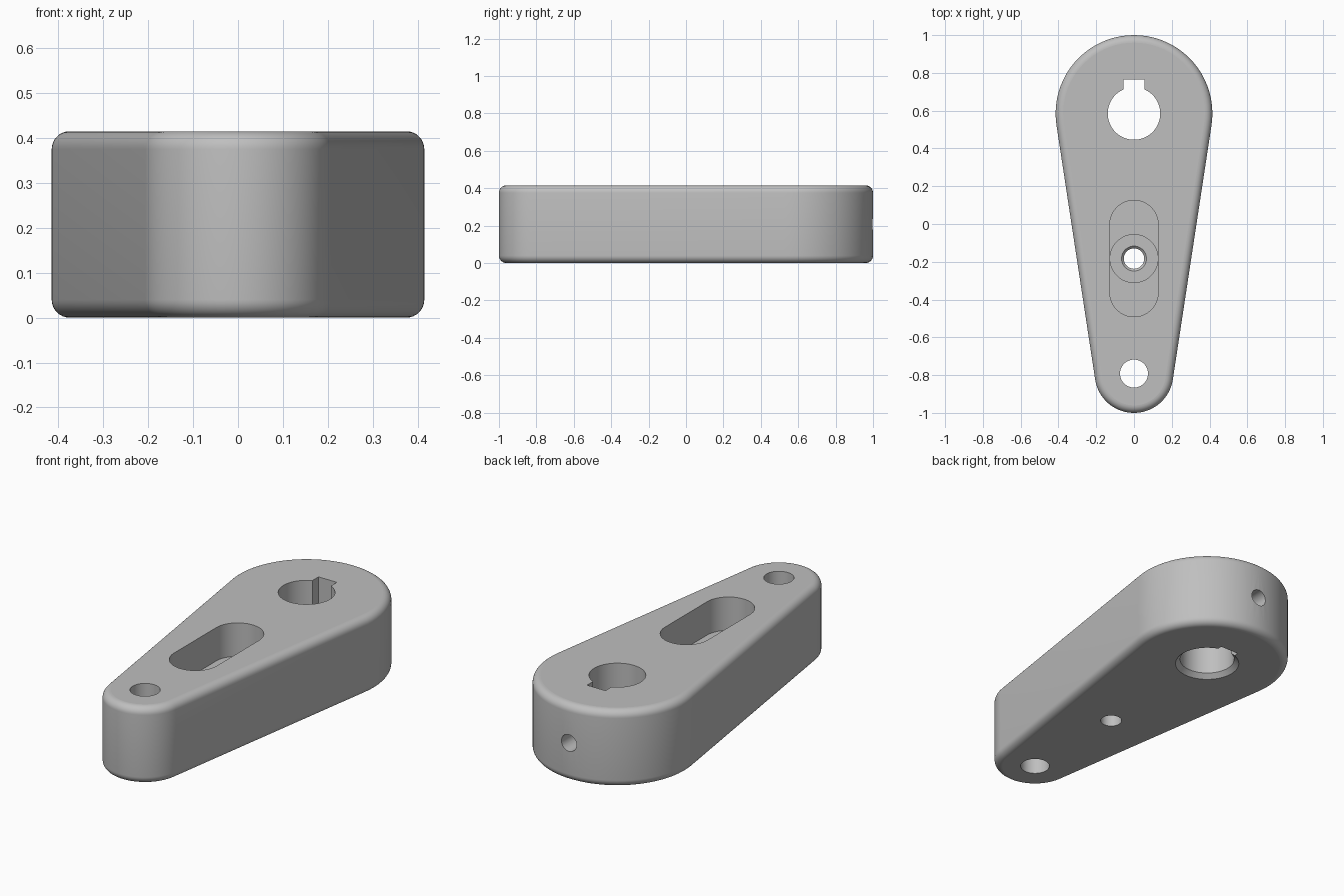
import bpy, bmesh, math

cube = bpy.data.objects.get("Cube")
if cube:
    bpy.data.objects.remove(cube, do_unlink=True)

HEIGHT, FILLET = 0.415, 0.04
BIG_Y, BIG_R = 0.585, 0.415
SMALL_Y, SMALL_R = -0.792, 0.208
SLOT_Y, SLOT_R, SLOT_HALF = -0.183, 0.128, 0.18

metal = bpy.data.materials.new("grey metal")
metal.use_nodes = True
grey = (0.52, 0.52, 0.52, 1)
metal.diffuse_color = grey
metal.node_tree.nodes["Principled BSDF"].inputs["Base Color"].default_value = grey


def capsule(y1, r1, y2, r2, inset=0, n=40):
    """Outline wrapped around a back circle and a front circle."""
    tilt = math.asin((r1 - r2) / (y1 - y2))
    pts = []
    for y, r, start, end in ((y1, r1, -tilt, math.pi + tilt),
                             (y2, r2, math.pi + tilt, 2 * math.pi - tilt)):
        for i in range(n + 1):
            a = start + (end - start) * i / n
            pts.append(((r - inset) * math.cos(a), y + (r - inset) * math.sin(a)))
    return pts


def circle(y, r, n=64):
    return [(r * math.cos(2 * math.pi * i / n), y + r * math.sin(2 * math.pi * i / n))
            for i in range(n)]


def loft(name, layers):
    """Solid through a stack of (outline, z) layers, capped at both ends."""
    bm = bmesh.new()
    rings = [[bm.verts.new((x, y, z)) for x, y in pts] for pts, z in layers]
    for low, high in zip(rings, rings[1:]):
        for i in range(len(low)):
            j = (i + 1) % len(low)
            bm.faces.new((low[i], low[j], high[j], high[i]))
    bm.faces.new(rings[0][::-1])
    bm.faces.new(rings[-1])
    mesh = bpy.data.meshes.new(name)
    bm.to_mesh(mesh)
    bm.free()
    obj = bpy.data.objects.new(name, mesh)
    bpy.context.collection.objects.link(obj)
    return obj


# Tapered body with rounded top and bottom rims
layers = []
steps = 8
for base, sign in ((FILLET, -1), (HEIGHT - FILLET, 1)):
    for i in range(steps + 1):
        a = math.pi / 2 * (i if sign > 0 else steps - i) / steps
        outline = capsule(BIG_Y, BIG_R, SMALL_Y, SMALL_R, FILLET * (1 - math.cos(a)))
        layers.append((outline, base + sign * FILLET * math.sin(a)))
arm = loft("crank_arm", layers)
arm.data.materials.append(metal)

# Cutters for the bore, keyway, slot and holes
LOW, TOP = -0.1, HEIGHT + 0.1
FLOOR, SEAT = 0.235, 0.13
key = [(-0.055, BIG_Y), (0.055, BIG_Y), (0.055, 0.765), (-0.055, 0.765)]
cutters = [
    loft("bore_cutter", [(circle(BIG_Y, 0.183), -0.02), (circle(BIG_Y, 0.139), 0.024),
                         (circle(BIG_Y, 0.139), TOP)]),
    loft("keyway_cutter", [(key, LOW), (key, TOP)]),
    loft("pin_hole_cutter", [(circle(SMALL_Y, 0.074), LOW), (circle(SMALL_Y, 0.074), TOP)]),
    loft("slot_cutter", [(capsule(SLOT_Y + SLOT_HALF, SLOT_R, SLOT_Y - SLOT_HALF, SLOT_R), z)
                         for z in (FLOOR, TOP)]),
    loft("counterbore_cutter", [(circle(SLOT_Y, SLOT_R - 0.001), z) for z in (SEAT, TOP)]),
    loft("screw_hole_cutter", [(circle(SLOT_Y, 0.054), LOW),
                               (circle(SLOT_Y, 0.054), SEAT - 0.012),
                               (circle(SLOT_Y, 0.066), SEAT),
                               (circle(SLOT_Y, 0.066), SEAT + 0.03)]),
]
# Set screw hole running from the back edge into the bore
set_screw = loft("set_screw_cutter", [(circle(0, 0.045, 48), 0), (circle(0, 0.045, 48), 0.5)])
set_screw.rotation_euler.x = -math.pi / 2
set_screw.location = (0, 0.65, HEIGHT / 2)
cutters.append(set_screw)

for cutter in cutters:
    cutter.hide_render = True
    cut = arm.modifiers.new(cutter.name, "BOOLEAN")
    cut.operation = "DIFFERENCE"
    cut.solver = "EXACT"
    cut.object = cutter

# Bake the cuts and remove the cutters
bpy.context.view_layer.update()
graph = bpy.context.evaluated_depsgraph_get()
baked = bpy.data.meshes.new_from_object(arm.evaluated_get(graph))
arm.modifiers.clear()
arm.data = baked
for cutter in cutters:
    bpy.data.objects.remove(cutter, do_unlink=True)

# Smooth rounded walls, flat level faces
bpy.ops.object.select_all(action="DESELECT")
arm.select_set(True)
bpy.context.view_layer.objects.active = arm
bpy.ops.object.shade_smooth_by_angle(angle=math.radians(30))
for face in arm.data.polygons:
    if abs(face.normal.z) > 0.999:
        face.use_smooth = False
